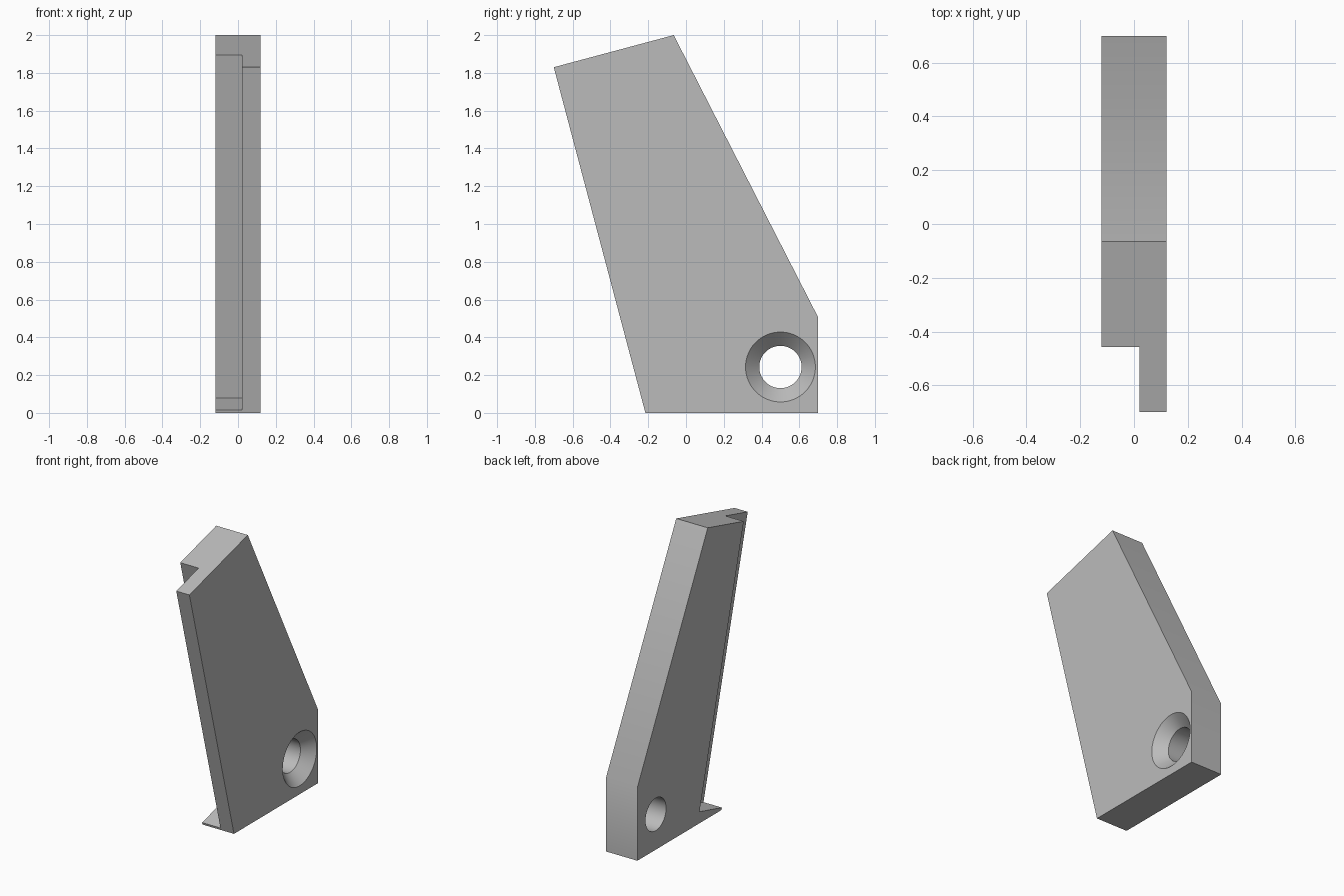
import bpy
import bmesh
import math
from mathutils import Vector

cube = bpy.data.objects.get("Cube")
if cube:
    bpy.data.objects.remove(cube, do_unlink=True)

grey = bpy.data.materials.new("plain_grey")
grey.use_nodes = True
colour = (0.5, 0.5, 0.5, 1)
grey.diffuse_color = colour
grey.node_tree.nodes["Principled BSDF"].inputs["Base Color"].default_value = colour


def loft(name, rings):
    """Solid through matching rings of points, capped at both ends."""
    bm = bmesh.new()
    loops = [[bm.verts.new(p) for p in ring] for ring in rings]
    n = len(loops[0])
    for a, b in zip(loops, loops[1:]):
        for i in range(n):
            j = (i + 1) % n
            bm.faces.new((a[i], a[j], b[j], b[i]))
    bm.faces.new(loops[0])
    bm.faces.new(loops[-1])
    bmesh.ops.recalc_face_normals(bm, faces=bm.faces)
    mesh = bpy.data.meshes.new(name)
    bm.to_mesh(mesh)
    bm.free()
    mesh.materials.append(grey)
    obj = bpy.data.objects.new(name, mesh)
    bpy.context.collection.objects.link(obj)
    return obj


def prism(name, outline, x0, x1):
    return loft(name, [[(x, y, z) for y, z in outline] for x in (x0, x1)])


def lathe_x(name, centre, profile, sides=64):
    cy, cz = centre
    angles = [2 * math.pi * i / sides for i in range(sides)]
    return loft(name, [[(x, cy + r * math.cos(a), cz + r * math.sin(a))
                        for a in angles] for x, r in profile])


half = 0.12

# Leaning side plate
foot, top = Vector((-0.215, 0)), Vector((-0.7, 1.83))
plate = prism("side_plate", [foot, top, (-0.065, 2), (0.7, 0.505), (0.7, 0)],
              -half, half)

# Rebate along the leaning front edge, leaving a thin wedge at its foot
along = (top - foot).normalized()
inward = Vector((along.y, -along.x))
start, depth = foot + along * 0.0155, 0.252
rebate = prism("rebate_cutter",
               [start - inward * 0.2, start + inward * depth,
                start + inward * depth + along * 2.2,
                start - inward * 0.2 + along * 2.2], -half - 0.1, 0.02)

# Countersunk screw hole, widening towards +x
r_in, r_out = 0.112, 0.185
sink = r_out - r_in
hole = lathe_x("hole_cutter", (0.5, 0.243),
               [(-half - 0.1, r_in), (half - sink, r_in),
                (half, r_out), (half + 0.05, r_out + 0.05)])

bpy.context.view_layer.objects.active = plate
for cutter in (rebate, hole):
    cutter.hide_render = True
    mod = plate.modifiers.new(cutter.name, 'BOOLEAN')
    mod.operation = 'DIFFERENCE'
    mod.solver = 'EXACT'
    mod.object = cutter
    bpy.ops.object.modifier_apply(modifier=mod.name)
    bpy.data.objects.remove(cutter, do_unlink=True)

bpy.ops.object.select_all(action='DESELECT')
plate.select_set(True)
bpy.ops.object.shade_smooth_by_angle(angle=math.radians(30))
